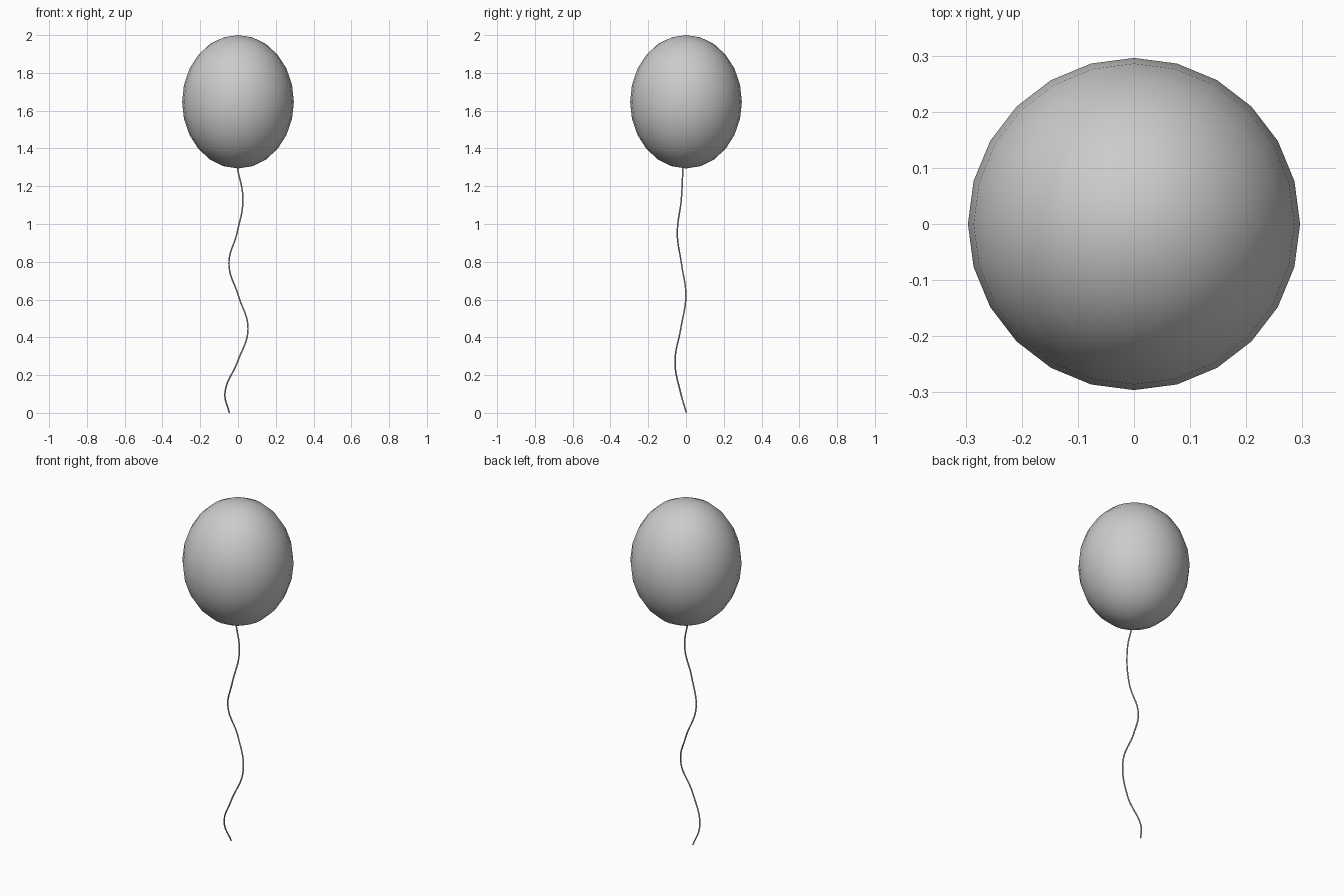
import bpy

if "Cube" in bpy.data.objects:
    bpy.data.objects.remove(bpy.data.objects["Cube"])

# Balloon: stretched low-poly sphere, smooth shaded
bpy.ops.mesh.primitive_uv_sphere_add(segments=24, ring_count=12, radius=1, location=(0, 0, 1.647))
balloon = bpy.context.object
balloon.name = "balloon"
balloon.scale = (0.296, 0.296, 0.353)
bpy.ops.object.transform_apply(location=False, rotation=False, scale=True)
bpy.ops.object.shade_smooth()

# String: thin wavy tube hanging from the balloon
path = [(-0.005, -0.016, 1.305), (0.026, -0.025, 1.13), (-0.006, -0.046, 0.95),
        (-0.048, -0.024, 0.79), (0.002, -0.001, 0.62), (0.053, -0.028, 0.445),
        (-0.003, -0.058, 0.27), (-0.069, -0.028, 0.105), (-0.046, 0.002, 0.001)]
curve = bpy.data.curves.new("string", "CURVE")
curve.dimensions = "3D"
curve.resolution_u = 8
curve.bevel_depth = 0.004
curve.bevel_resolution = 2
curve.use_fill_caps = True
spline = curve.splines.new("BEZIER")
spline.bezier_points.add(len(path) - 1)
for point, co in zip(spline.bezier_points, path):
    point.co = co
    point.handle_left_type = point.handle_right_type = "AUTO"
string = bpy.data.objects.new("string", curve)
bpy.context.collection.objects.link(string)
